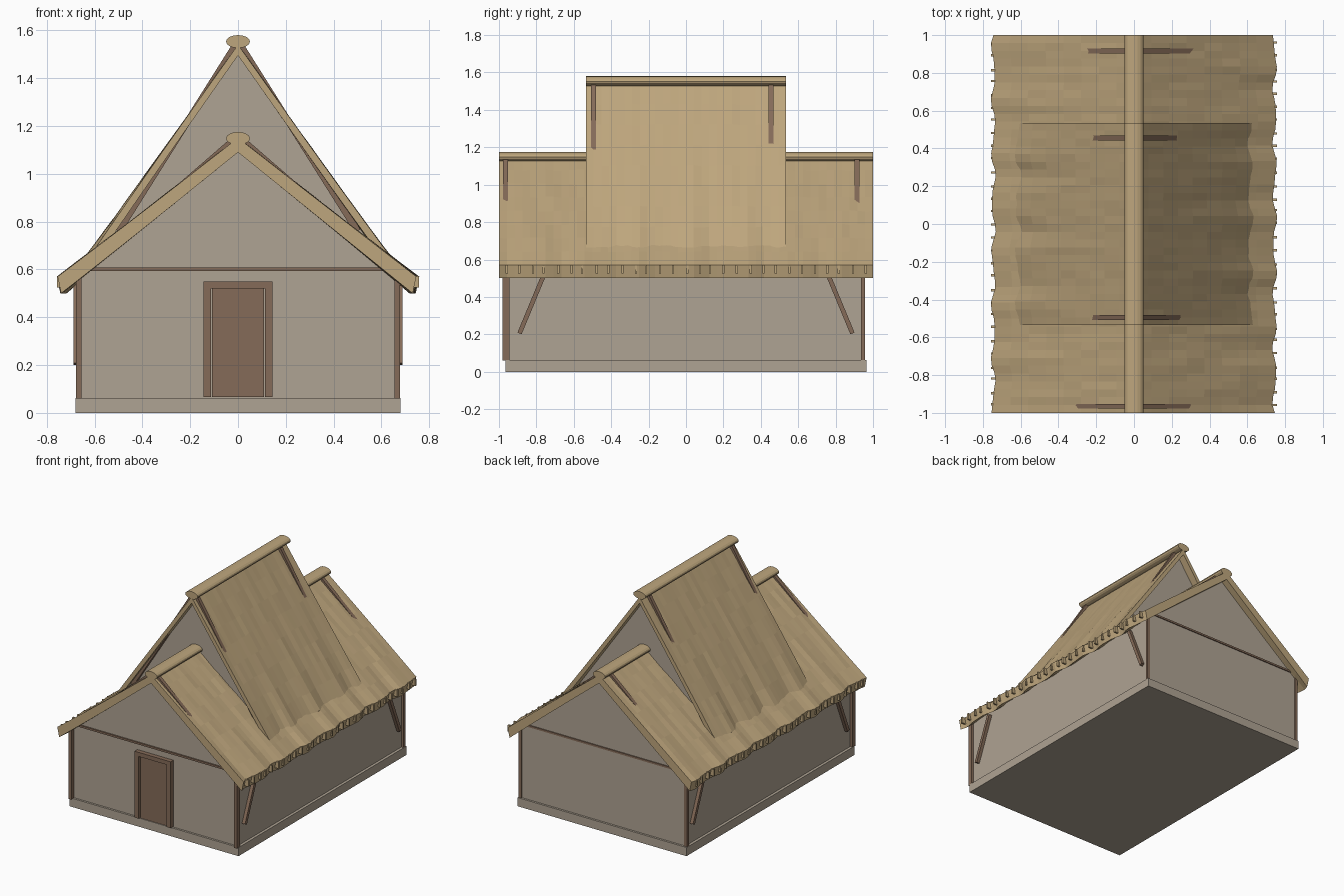
import bpy, bmesh, math, random
from mathutils import Vector

if "Cube" in bpy.data.objects:
    bpy.data.objects.remove(bpy.data.objects["Cube"])

random.seed(4)


def material(name, srgb):
    m = bpy.data.materials.new(name)
    lin = [((c / 255 + 0.055) / 1.055) ** 2.4 for c in srgb]
    m.diffuse_color = (*lin, 1)
    m.use_nodes = True
    m.node_tree.nodes["Principled BSDF"].inputs["Base Color"].default_value = m.diffuse_color
    return m


THATCH = material("thatch", (190, 166, 125))
PLASTER = material("plaster", (175, 163, 147))
WOOD = material("wood", (133, 107, 88))


def finish(name, bm, mat):
    bmesh.ops.recalc_face_normals(bm, faces=bm.faces[:])
    me = bpy.data.meshes.new(name)
    bm.to_mesh(me)
    bm.free()
    me.materials.append(mat)
    ob = bpy.data.objects.new(name, me)
    bpy.context.collection.objects.link(ob)
    return ob


def box(name, x, y, z, mat):
    """Box from three (min, max) ranges."""
    bm = bmesh.new()
    bmesh.ops.create_cube(bm, size=1)
    for v in bm.verts:
        v.co = [r[0] if c < 0 else r[1] for r, c in zip((x, y, z), v.co)]
    return finish(name, bm, mat)


def prism(name, profile, y0, y1, mat):
    """Extrude an (x, z) profile along y."""
    bm = bmesh.new()
    a, b = [[bm.verts.new((x, y, z)) for x, z in profile] for y in (y0, y1)]
    bm.faces.new(a)
    bm.faces.new(b)
    for i in range(len(a)):
        j = (i + 1) % len(a)
        bm.faces.new((a[i], a[j], b[j], b[i]))
    return finish(name, bm, mat)


def beam(name, p, q, w, d, mat):
    """Square timber between two points, w along its local x and d along local y."""
    p, q = Vector(p), Vector(q)
    ob = box(name, (-w / 2, w / 2), (-d / 2, d / 2), (0, (q - p).length), mat)
    ob.location = p
    ob.rotation_euler = (q - p).to_track_quat('Z', 'Y').to_euler()
    return ob


def thatch_roof(name, half, apex, under_apex, eave, under_eave, wave, ny, nx=8):
    """Ridged slab with a wavy lower edge and a slightly uneven surface."""
    bm = bmesh.new()
    sheets = []
    for (ex, ez), az, top in ((eave, apex, True), (under_eave, under_apex, False)):
        rows = []
        for j in range(ny + 1):
            y = -half + 2 * half * j / ny
            row = []
            for i in range(-nx, nx + 1):
                t, s = abs(i) / nx, (1 if i > 0 else -1)
                ripple = wave * t ** 3 * (math.sin(23 * y + s) + 0.4 * math.sin(41 * y))
                x, z = s * (t * ex + ripple), az + (ez - az) * t
                if top and 0 < j < ny and 0 < t < 1:
                    z += random.uniform(-0.004, 0.004)
                row.append(bm.verts.new((x, y, z)))
            rows.append(row)
        sheets.append(rows)
    t, u = sheets
    for rows in sheets:
        for j in range(ny):
            for i in range(2 * nx):
                bm.faces.new((rows[j][i], rows[j][i + 1], rows[j + 1][i + 1], rows[j + 1][i]))
    for j in (0, ny):                       # gable edges
        for i in range(2 * nx):
            bm.faces.new((t[j][i], t[j][i + 1], u[j][i + 1], u[j][i]))
    for i in (0, 2 * nx):                   # eave edges
        for j in range(ny):
            bm.faces.new((t[j][i], t[j + 1][i], u[j + 1][i], u[j][i]))
    return finish(name, bm, THATCH)


def ridge_cap(name, half, z):
    n = 16
    ring = [(0.05 * math.cos(2 * math.pi * k / n), z + 0.027 * math.sin(2 * math.pi * k / n))
            for k in range(n)]
    return prism(name, ring, -half, half, THATCH)


# Plinth and walls
box("plinth", (-0.68, 0.68), (-0.965, 0.965), (0, 0.063), PLASTER)
prism("house_walls", [(-0.66, 0.05), (0.66, 0.05), (0.66, 0.56), (0, 1.1), (-0.66, 0.56)],
      -0.95, 0.95, PLASTER)
prism("upper_gable_walls", [(-0.6, 0.65), (0.6, 0.65), (0, 1.505)], -0.48, 0.48, PLASTER)

# Roofs and ridge caps
thatch_roof("lower_roof", 1.0, 1.15, 1.09, (0.745, 0.57), (0.73, 0.50), 0.010, 48)
thatch_roof("upper_roof", 0.535, 1.54, 1.495, (0.62, 0.665), (0.60, 0.64), 0.010, 26)
ridge_cap("lower_ridge_cap", 1.0, 1.148)
ridge_cap("upper_ridge_cap", 0.535, 1.553)

# Timber frame, mirrored left and right
for s, side in ((-1, "left"), (1, "right")):
    xs = sorted((s * 0.655, s * 0.678))
    box(f"front_post_{side}", xs, (-0.98, -0.945), (0.06, 0.57), WOOD)
    box(f"back_post_{side}", xs, (0.935, 0.956), (0.06, 0.57), WOOD)
    for e, end in ((-1, "front"), (1, "back")):
        beam(f"{end}_brace_{side}", (s * 0.675, e * 0.89, 0.205),
             (s * 0.675, e * 0.755, 0.53), 0.024, 0.024, WOOD)
    # Rafters breaking through the thatch near the ridge
    for end, y in (("front", -0.965), ("back", 0.915)):
        beam(f"lower_rafter_{end}_{side}", (s * 0.02, y, 1.14),
             (s * 0.66, y, 0.585), 0.026, 0.026, WOOD)
    for end, y in (("front", -0.495), ("back", 0.455)):
        beam(f"upper_rafter_{end}_{side}", (s * 0.01, y, 1.538),
             (s * 0.5, y, 0.76), 0.026, 0.028, WOOD)
    # Thatching pegs along the eave
    for k in range(29):
        y = -0.96 + k * 0.0685 + random.uniform(-0.008, 0.008)
        box(f"eave_peg_{side}_{k}", sorted((s * 0.725, s * 0.758)),
            (y - 0.006, y + 0.006), (0.525, 0.572), THATCH)

# Tie beams across the gables
box("front_tie_beam", (-0.63, 0.63), (-0.96, -0.94), (0.594, 0.608), WOOD)
box("back_tie_beam", (-0.63, 0.63), (0.94, 0.957), (0.594, 0.608), WOOD)

# Door
for s, side in ((-1, "left"), (1, "right")):
    box(f"door_jamb_{side}", sorted((s * 0.113, s * 0.145)), (-0.982, -0.94), (0.067, 0.55), WOOD)
box("door_lintel", (-0.113, 0.113), (-0.982, -0.94), (0.52, 0.55), WOOD)
box("door_panel", (-0.108, 0.108), (-0.966, -0.94), (0.067, 0.52), WOOD)
